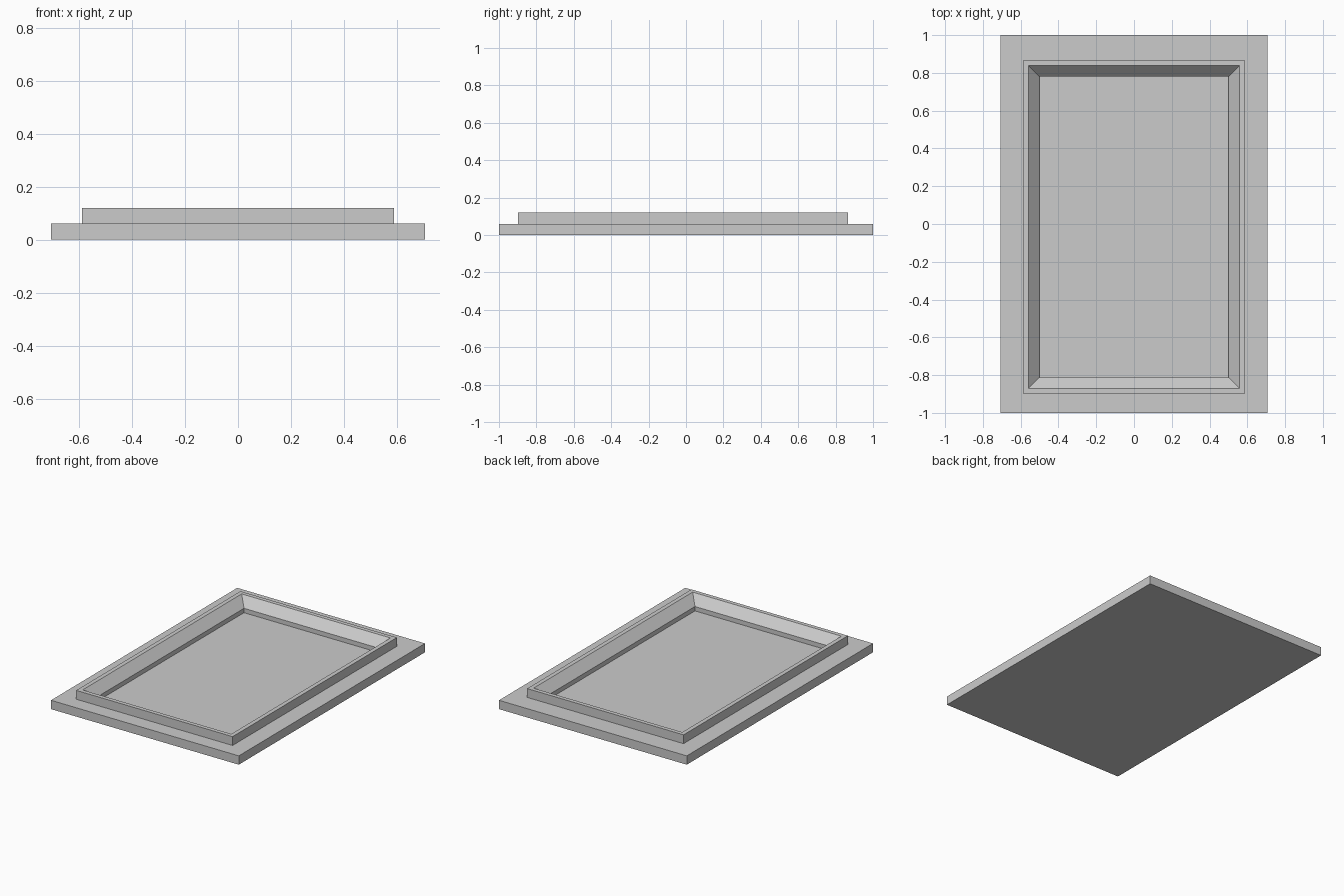
import bpy
import bmesh

cube = bpy.data.objects.get("Cube")
if cube:
    bpy.data.objects.remove(cube, do_unlink=True)

# Single plain grey finish
GREY = (0.6, 0.6, 0.6, 1)
grey = bpy.data.materials.new("plain grey")
grey.use_nodes = True
grey.diffuse_color = GREY
grey.node_tree.nodes["Principled BSDF"].inputs["Base Color"].default_value = GREY


def loft(name, rings, cap_first=False, cap_last=False):
    """Join rectangular rings given as (half width, half depth, y centre, z)."""
    bm = bmesh.new()
    loops = []
    for hx, hy, cy, z in rings:
        corners = ((-hx, -hy), (hx, -hy), (hx, hy), (-hx, hy))
        loops.append([bm.verts.new((x, cy + y, z)) for x, y in corners])
    for a, b in zip(loops, loops[1:]):
        for i in range(4):
            j = (i + 1) % 4
            bm.faces.new((a[i], a[j], b[j], b[i]))
    if cap_first:
        bm.faces.new(loops[0][::-1])
    if cap_last:
        bm.faces.new(loops[-1])
    mesh = bpy.data.meshes.new(name)
    bm.to_mesh(mesh)
    bm.free()
    mesh.materials.append(grey)
    obj = bpy.data.objects.new(name, mesh)
    bpy.context.collection.objects.link(obj)
    return obj


LEDGE, TOP, FLOOR = 0.06, 0.12, 0.03
SHIFT = -0.016  # the rim sits slightly towards the front
RIM = (0.588, 0.882, SHIFT)
OPENING = (0.559, 0.854, SHIFT)
PANEL = (0.501, 0.796, SHIFT)

# Flat slab with its outer ledge
loft("base_plate", [(0.706, 1, 0, 0), (0.706, 1, 0, LEDGE), (*RIM, LEDGE)],
     cap_first=True)

# Raised border with a sloping inner side
loft("raised_rim", [(*RIM, LEDGE), (*RIM, TOP), (*OPENING, TOP), (*PANEL, LEDGE)])

# Sunken floor with short upright walls
loft("recessed_panel", [(*PANEL, LEDGE), (*PANEL, FLOOR)], cap_last=True)
